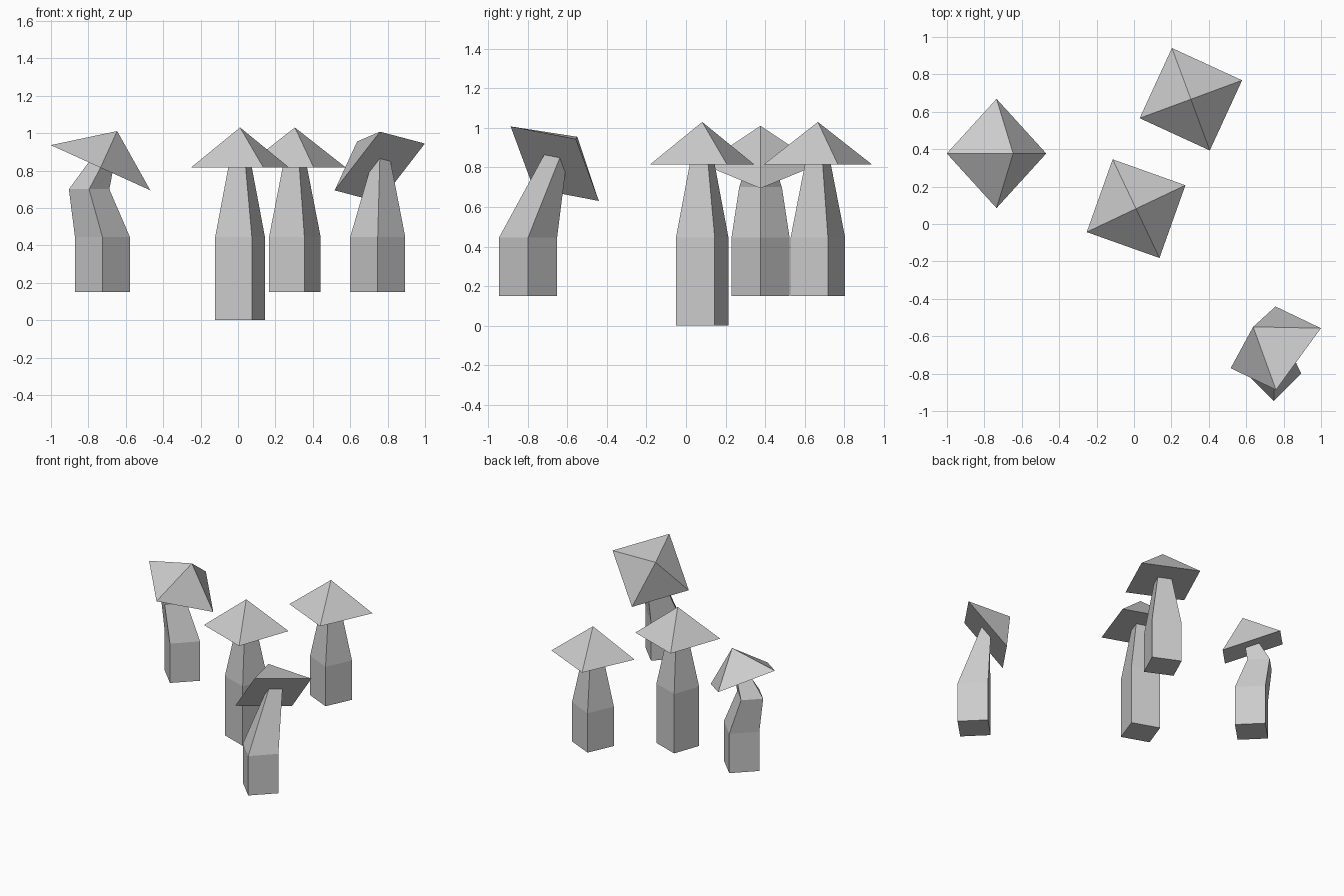
import bpy, bmesh
from math import cos, sin, radians
from mathutils import Vector

if "Cube" in bpy.data.objects:
    bpy.data.objects.remove(bpy.data.objects["Cube"])

CAP_R, CAP_H, TOP_R, BASE_R = 0.292, 0.215, 0.07, 0.147
Z = Vector((0, 0, 1))


def flat_axes(deg):
    a = radians(deg)
    return Vector((cos(a), sin(a), 0)), Vector((-sin(a), cos(a), 0))


def ring(bm, centre, axes, r):
    u, v = axes
    return [bm.verts.new(Vector(centre) + d * r) for d in (u, v, -u, -v)]


def finish(bm, name):
    bmesh.ops.recalc_face_normals(bm, faces=bm.faces)
    me = bpy.data.meshes.new(name)
    bm.to_mesh(me)
    bm.free()
    bpy.context.collection.objects.link(bpy.data.objects.new(name, me))


def mushroom(name, sections, turn, cap_axes):
    """sections: (centre, radius) from foot to cap; the last one lies in the cap plane."""
    # four-sided stem
    bm = bmesh.new()
    level = flat_axes(turn)
    last = len(sections) - 1
    rings = [ring(bm, c, cap_axes if i == last else level, r)
             for i, (c, r) in enumerate(sections)]
    for a, b in zip(rings, rings[1:]):
        for i in range(4):
            j = (i + 1) % 4
            bm.faces.new((a[i], a[j], b[j], b[i]))
    bm.faces.new(rings[0][::-1])
    bm.faces.new(rings[-1])
    finish(bm, name + "_stem")

    # pyramid cap
    bm = bmesh.new()
    u, v = cap_axes
    centre = Vector(sections[-1][0])
    base = ring(bm, centre, cap_axes, CAP_R)
    apex = bm.verts.new(centre + u.cross(v).normalized() * CAP_H)
    for i in range(4):
        bm.faces.new((base[i], base[(i + 1) % 4], apex))
    bm.faces.new(base[::-1])
    finish(bm, name + "_cap")


# two upright mushrooms
for name, x, y, foot, turn in (("centre_mushroom", 0.011, 0.082, 0.0, 25.4),
                               ("back_mushroom", 0.304, 0.667, 0.15, 20.3)):
    mushroom(name, [((x, y, foot), BASE_R), ((x, y, 0.445), BASE_R),
                    ((x, y, 0.815), TOP_R)], turn, flat_axes(turn))

# left mushroom: kinked stem, cap tipped to the right
t = radians(24.4)
mushroom("left_mushroom",
         [((-0.725, 0.377, 0.15), BASE_R), ((-0.725, 0.377, 0.445), BASE_R),
          ((-0.796, 0.377, 0.70), 0.108), ((-0.735, 0.377, 0.815), TOP_R)],
         0, (Vector((cos(t), 0, -sin(t))), Vector((0, 1, 0))))

# right mushroom: stem leaning back, cap tipped backward and sideways
n = Vector((-0.562, 0.53, 0.631)).normalized()
v = Vector((0, 0.22, -0.188))
v = (v - n * v.dot(n)).normalized()
mushroom("right_mushroom",
         [((0.747, -0.799, 0.15), BASE_R), ((0.747, -0.799, 0.445), BASE_R),
          ((0.758, -0.664, 0.819), TOP_R)],
         0, (v.cross(n), v))
